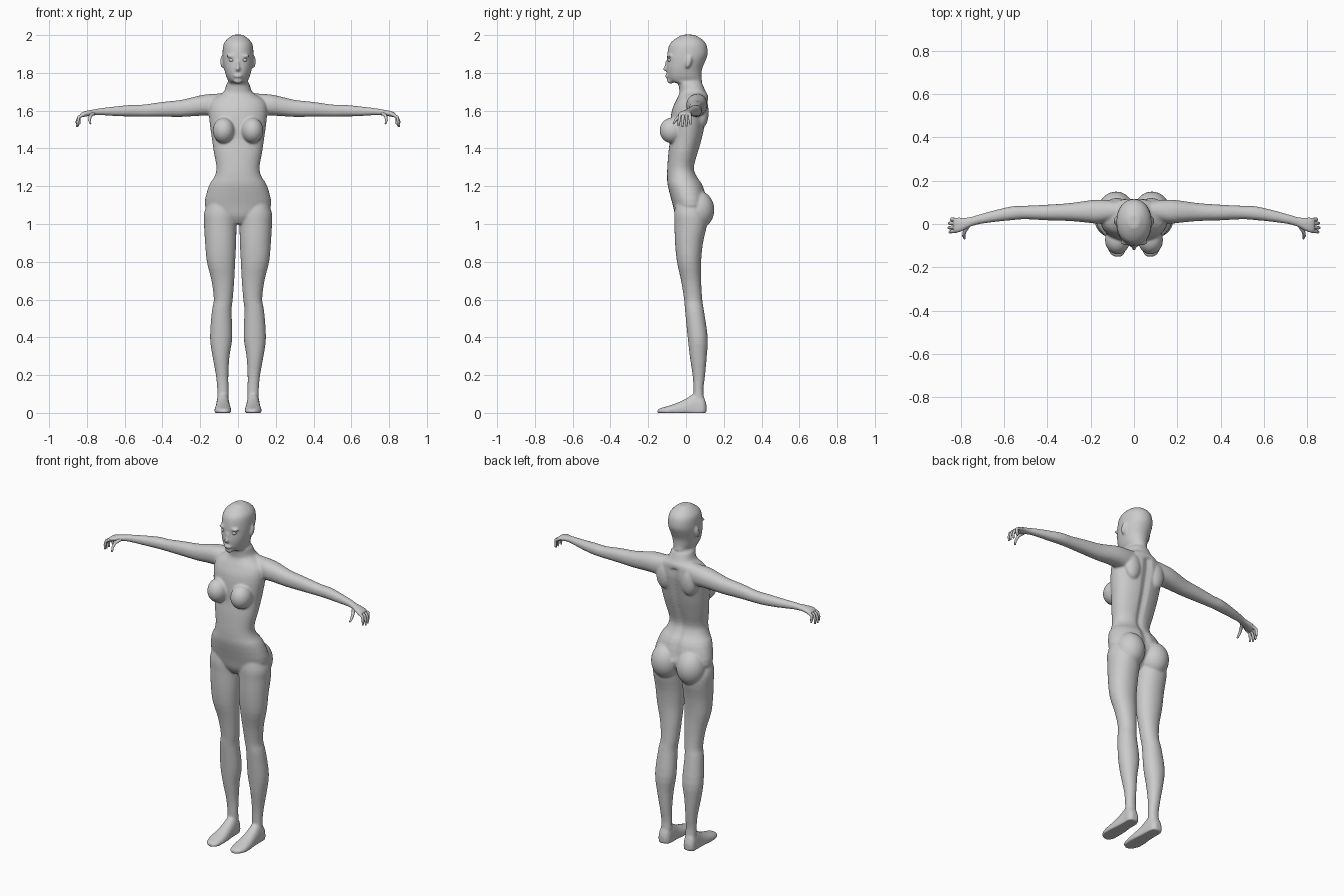
import bpy, bmesh, math
from mathutils import Matrix, Vector

SEG = 32
bm = bmesh.new()


def spow(v, n):
    return math.copysign(abs(v) ** (2 / n), v)


def catmull(a, b, c, d, t):
    return [0.5 * (2 * q + (r - p) * t + (2 * p - 5 * q + 4 * r - s) * t * t
                   + (3 * q - p - 3 * r + s) * t ** 3) for p, q, r, s in zip(a, b, c, d)]


def loft(rings, axis, side=1, n=2.2, steps=3):
    """Closed tube; ring = (position on axis, centre 1, centre 2, radius 1, radius 2)."""
    fine = []
    for i in range(len(rings) - 1):
        a, b = rings[max(i - 1, 0)], rings[i]
        c, d = rings[i + 1], rings[min(i + 2, len(rings) - 1)]
        fine += [catmull(a, b, c, d, k / steps) for k in range(steps)]
    fine.append(rings[-1])
    loops = []
    for t, c1, c2, r1, r2 in fine:
        loop = []
        for k in range(SEG):
            ang = 2 * math.pi * k / SEG
            u, v = c1 + r1 * spow(math.cos(ang), n), c2 + r2 * spow(math.sin(ang), n)
            p = {'x': (t, u, v), 'y': (u, t, v), 'z': (u, v, t)}[axis]
            loop.append(bm.verts.new((p[0] * side, p[1], max(p[2], 0))))
        loops.append(loop)
    for la, lb in zip(loops, loops[1:]):
        for k in range(SEG):
            bm.faces.new((la[k], la[(k + 1) % SEG], lb[(k + 1) % SEG], lb[k]))
    bm.faces.new(loops[0])
    bm.faces.new(loops[-1])


def blob(centre, radii, target=None, tilt=0):
    m = (Matrix.Translation(centre) @ Matrix.Rotation(tilt, 4, 'X')
         @ Matrix.Diagonal((*radii, 1)))
    bmesh.ops.create_uvsphere(target or bm, u_segments=24, v_segments=16, radius=1, matrix=m)


# torso, neck and head
loft([(1.00, 0, .01, .04, .04), (1.04, 0, .015, .13, .07), (1.10, 0, .022, .176, .092),
      (1.20, 0, -.002, .155, .094), (1.25, 0, -.02, .125, .08), (1.30, 0, -.027, .114, .072),
      (1.38, 0, -.014, .128, .079), (1.45, 0, 0, .138, .085), (1.52, 0, .008, .148, .093),
      (1.60, 0, .021, .155, .096), (1.65, 0, .031, .145, .086), (1.68, 0, .038, .105, .078),
      (1.70, 0, .035, .075, .07), (1.74, 0, .024, .062, .064)], 'z')
# groove along the spine
for v in bm.verts:
    if v.co.y > .03 and abs(v.co.x) < .03 and 1.12 < v.co.z < 1.66:
        v.co.y -= .012 * (1 - abs(v.co.x) / .03)
loft([(1.70, 0, .035, .065, .06), (1.74, 0, .022, .06, .062), (1.757, 0, 0, .052, .085),
      (1.78, 0, -.008, .062, .090), (1.82, 0, -.009, .073, .094), (1.86, 0, 0, .08, .101),
      (1.90, 0, .008, .082, .107), (1.95, 0, .01, .077, .098), (1.98, 0, .012, .056, .07),
      (2.002, 0, .012, .025, .03)], 'z', n=2.1)
# nose, lips and chin
blob((0, -.102, 1.822), (.012, .021, .014))
blob((0, -.098, 1.845), (.008, .015, .032), tilt=-.25)
blob((0, -.098, 1.783), (.024, .012, .011))
blob((0, -.082, 1.758), (.024, .019, .015))

for s in (1, -1):
    # brow, ear, breast, shoulder blade, buttock
    blob((s * .032, -.086, 1.889), (.03, .014, .009))
    blob((s * .08, .014, 1.86), (.014, .017, .036), tilt=-.25)
    blob((s * .076, -.074, 1.495), (.058, .066, .068))
    blob((s * .08, .085, 1.59), (.05, .035, .08))
    blob((s * .083, .066, 1.075), (.082, .084, .1))
    # leg
    loft([(1.14, .09, .01, .06, .06), (1.06, .094, .02, .085, .082), (1.0, .094, .025, .086, .086),
          (.9, .092, .016, .082, .074), (.8, .09, .016, .075, .064), (.7, .08, .027, .06, .053),
          (.6, .078, .038, .05, .048), (.54, .086, .045, .052, .05), (.4, .089, .062, .059, .053),
          (.3, .09, .065, .045, .045), (.2, .084, .068, .033, .033), (.12, .08, .066, .03, .026),
          (.05, .08, .07, .031, .03)], 'z', s, 2.1)
    # foot
    loft([(.108, .083, .025, .018, .02), (.09, .082, .02, .034, .07), (.05, .08, .02, .036, .085),
          (0, .08, .015, .039, .06), (-.05, .08, .012, .044, .04), (-.1, .08, .01, .044, .025),
          (-.135, .077, .008, .034, .017), (-.15, .075, .008, .018, .01)], 'y', s, 2.3)
    # arm and palm
    loft([(.05, .06, 1.645, .04, .052), (.11, .06, 1.632, .05, .058), (.17, .057, 1.63, .055, .056),
          (.22, .057, 1.624, .05, .052), (.3, .055, 1.612, .041, .045), (.4, .053, 1.607, .036, .039),
          (.5, .053, 1.6, .031, .032), (.56, .05, 1.6, .032, .031), (.64, .037, 1.597, .027, .026),
          (.72, .02, 1.595, .022, .019), (.76, .008, 1.591, .023, .016), (.79, -.001, 1.587, .031, .015),
          (.82, -.006, 1.58, .036, .014), (.835, -.007, 1.573, .032, .01)], 'x', s, 2.2)

bmesh.ops.recalc_face_normals(bm, faces=bm.faces)
mesh = bpy.data.meshes.new("body")
bm.to_mesh(mesh)
bm.free()
body = bpy.data.objects.new("body", mesh)
bpy.context.collection.objects.link(body)

# fuse the overlapping parts into one skin and soften the joins
rm = body.modifiers.new("fuse", 'REMESH')
rm.mode = 'VOXEL'
rm.voxel_size = .006
rm.use_smooth_shade = True
sm = body.modifiers.new("soften", 'SMOOTH')
sm.factor = .5
sm.iterations = 5

# fingers and thumbs
curve = bpy.data.curves.new("fingers", 'CURVE')
curve.dimensions = '3D'
curve.bevel_depth = .0085
curve.bevel_resolution = 3
curve.use_fill_caps = True
digits = [[(.815, y * .9, 1.58), (.842, y, 1.567), (.853 - d, y * 1.1, 1.542), (.852 - d, y * 1.15, 1.514 + d)]
          for y, d in ((.021, .012), (.003, .002), (-.016, 0), (-.034, .005))]
digits.append([(.765, -.008, 1.586), (.782, -.036, 1.572), (.786, -.055, 1.55), (.781, -.067, 1.53)])
for s in (1, -1):
    for pts in digits:
        sp = curve.splines.new('POLY')
        sp.points.add(len(pts) - 1)
        for p, co, r in zip(sp.points, pts, (1.1, 1, .85, .55)):
            p.co = (s * co[0], co[1], co[2], 1)
            p.radius = r
        sp.use_smooth = True
bpy.context.collection.objects.link(bpy.data.objects.new("fingers", curve))

# eyes
eb = bmesh.new()
for s in (1, -1):
    blob((s * .033, -.083, 1.868), (.015, .014, .011), eb)
for f in eb.faces:
    f.smooth = True
eye_mesh = bpy.data.meshes.new("eyes")
eb.to_mesh(eye_mesh)
eb.free()
bpy.context.collection.objects.link(bpy.data.objects.new("eyes", eye_mesh))
